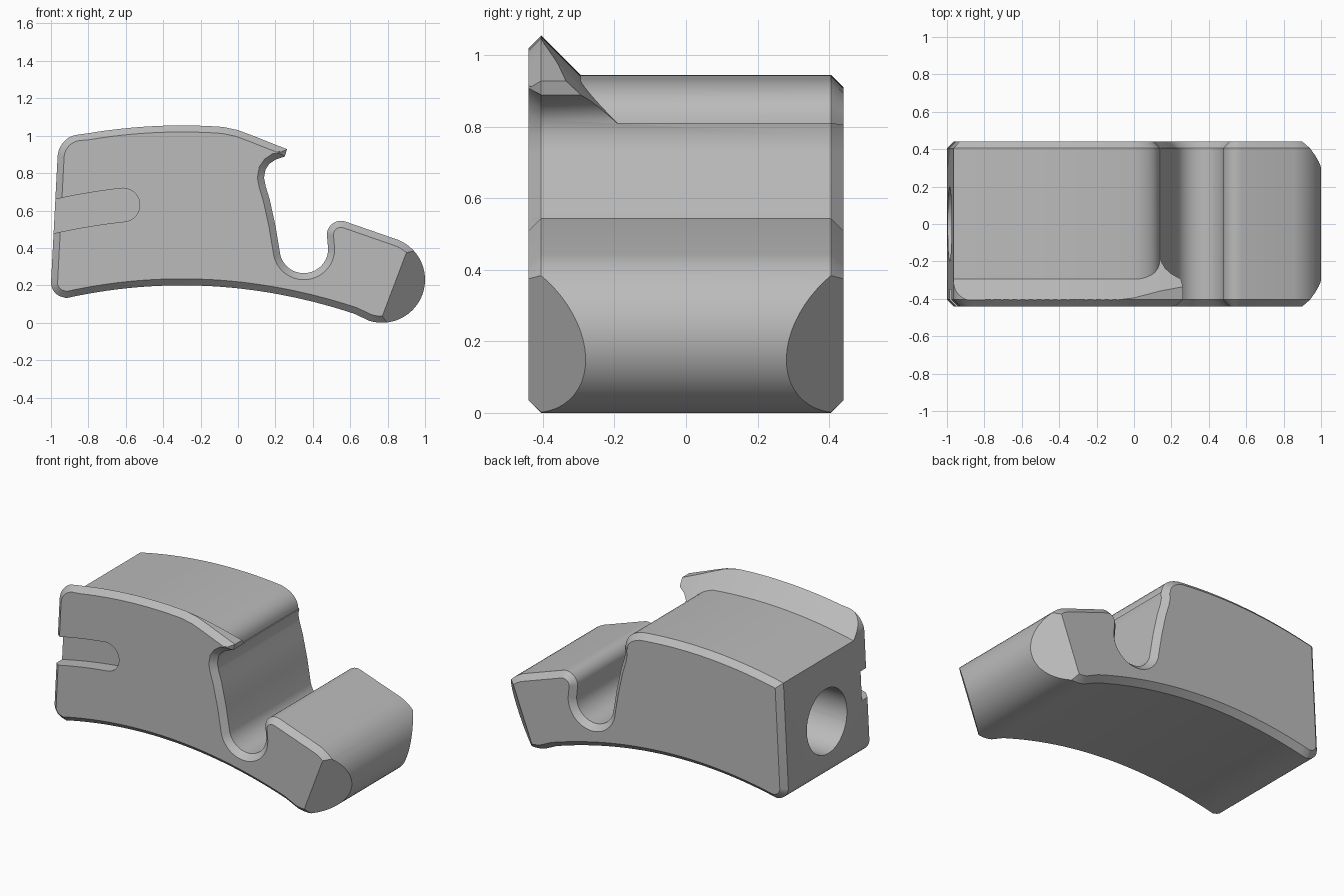
import bpy, bmesh
from math import cos, sin, radians
from mathutils import Vector

if "Cube" in bpy.data.objects:
    bpy.data.objects.remove(bpy.data.objects["Cube"], do_unlink=True)

HALF, CHAMFER = 0.44, 0.035

grey = bpy.data.materials.new("plain grey")
grey.use_nodes = True
grey.diffuse_color = (0.5, 0.5, 0.5, 1)
grey.node_tree.nodes["Principled BSDF"].inputs["Base Color"].default_value = (0.5, 0.5, 0.5, 1)


def arc(cx, cz, r, a0, a1, n):
    angles = [radians(a0 + (a1 - a0) * i / n) for i in range(n + 1)]
    return [Vector((cx + r * cos(a), cz + r * sin(a))) for a in angles]


def curve(x0, x1, n, f):
    xs = [x0 + (x1 - x0) * i / n for i in range(n + 1)]
    return [Vector((x, f(x))) for x in xs]


def crown(height):
    return lambda x: height - (x + 0.3) ** 2 / 6


def inset(pts, d):
    """Mitred inward offset of a counter-clockwise outline."""
    out = []
    for i, p in enumerate(pts):
        a = (p - pts[i - 1]).normalized()
        b = (pts[(i + 1) % len(pts)] - p).normalized()
        na, nb = Vector((-a.y, a.x)), Vector((-b.y, b.x))
        out.append(p + (na + nb) * d / (1 + na.dot(nb)))
    return out


def loft(bm, sections):
    """Skin a list of vertex-position loops and cap both ends."""
    rings = [[bm.verts.new(p) for p in s] for s in sections]
    for r, s in zip(rings, rings[1:]):
        for i in range(len(r)):
            j = (i + 1) % len(r)
            bm.faces.new((r[i], r[j], s[j], s[i]))
    bm.faces.new(rings[0])
    bm.faces.new(rings[-1])


def make(name, bm):
    bmesh.ops.recalc_face_normals(bm, faces=bm.faces)
    me = bpy.data.meshes.new(name)
    bm.to_mesh(me)
    bm.free()
    me.materials.append(grey)
    ob = bpy.data.objects.new(name, me)
    bpy.context.collection.objects.link(ob)
    return ob


def at_y(pts, y):
    return [(p.x, y, p.y) for p in pts]


# side outline: underside, nose, bump, groove, wall, hook, crown, back corners
outline = curve(-0.92, 0.62, 28, lambda x: 0.2 - (x + 0.3) ** 2 / 5.6)
outline += arc(0.77, 0.23, 0.23, -107, 68, 28)
outline += arc(0.55, 0.47, 0.075, 70, 180, 10)
outline += arc(0.352, 0.395, 0.13, 0, -165, 20)
outline += [Vector(p) for p in (
    (0.2, 0.52), (0.17, 0.657), (0.148, 0.73), (0.139, 0.775), (0.147, 0.82),
    (0.168, 0.85), (0.2, 0.872), (0.25, 0.889), (0.262, 0.928),
    (0.16, 0.968), (0.08, 1.0), (0.0, 1.03))]
outline += curve(-0.08, -0.8, 16, crown(1.055))
outline += arc(-0.835, 0.88, 0.13, 97, 175, 10)
outline += arc(-0.92, 0.215, 0.08, 183, 262, 8)

bm = bmesh.new()
small = inset(outline, CHAMFER)
loft(bm, [at_y(small, -HALF), at_y(outline, CHAMFER - HALF),
          at_y(outline, HALF - CHAMFER), at_y(small, HALF)])
# slanted cuts on both corners of the nose
for side in (-1, 1):
    normal = Vector((0.935, side, -0.354))
    res = bmesh.ops.bisect_plane(
        bm, geom=bm.verts[:] + bm.edges[:] + bm.faces[:], dist=1e-5,
        plane_co=(0.904, side * HALF, 0.385), plane_no=normal, clear_outer=True)
    rim = [e for e in res["geom_cut"] if isinstance(e, bmesh.types.BMEdge)]
    bmesh.ops.edgeloop_fill(bm, edges=rim)
body = make("hooked_block", bm)

# cutter that lowers the crown behind the front lip, with a sloped front
path = curve(-1.2, 0.02, 30, crown(0.945))
p0, p1, p2 = path[-1], Vector((0.135, 0.9)), Vector((0.139, 0.81))
path += [p0.lerp(p1, t).lerp(p1.lerp(p2, t), t) for t in [i / 8 for i in range(1, 9)]]
path.append(Vector((0.5, 0.81)))
OVER = 0.1


def slope_y(x, z):
    return CHAMFER - HALF + crown(1.055)(x) - z


sections = []
for i, p in enumerate(path):
    low = p.copy()
    if i < len(path) - 1:
        d = (p - path[i - 1]) if i else (path[1] - p)
        d.normalize()
        low += Vector((d.y, -d.x)) * OVER
    sections.append([
        (p.x, slope_y(p.x, p.y), p.y), (p.x, HALF - CHAMFER, p.y),
        (low.x, HALF - CHAMFER + OVER, low.y),
        (low.x, HALF - CHAMFER + OVER, 1.4), (p.x, HALF - CHAMFER, 1.4),
        (p.x, slope_y(p.x, 1.4), 1.4)])
bm = bmesh.new()
loft(bm, sections)
crown_cutter = make("crown_cutter", bm)

# curved slot with a round end in the front
mid = crown(0.646)
slot = curve(-1.1, -0.62, 10, lambda x: mid(x) - 0.09)
slot += arc(-0.615, mid(-0.615), 0.09, -75, 90, 14)
slot += curve(-0.65, -1.1, 10, lambda x: mid(x) + 0.09)
bm = bmesh.new()
loft(bm, [at_y(slot, -0.6), at_y(slot, -0.35)])
slot_cutter = make("slot_cutter", bm)

# round bore in the end face
bore = arc(0, 0.48, 0.2, 0, 352.5, 47)
bm = bmesh.new()
loft(bm, [[(x, p.x, p.y) for p in bore] for x in (-1.2, -0.35)])
bore_cutter = make("bore_cutter", bm)

bpy.context.view_layer.objects.active = body
for cutter in (crown_cutter, slot_cutter, bore_cutter):
    cutter.hide_render = True
    mod = body.modifiers.new("cut", "BOOLEAN")
    mod.operation, mod.solver, mod.object = "DIFFERENCE", "EXACT", cutter
    bpy.ops.object.modifier_apply(modifier=mod.name)
    bpy.data.objects.remove(cutter, do_unlink=True)

bpy.ops.object.select_all(action="DESELECT")
body.select_set(True)
bpy.ops.object.shade_smooth_by_angle(angle=radians(25))
